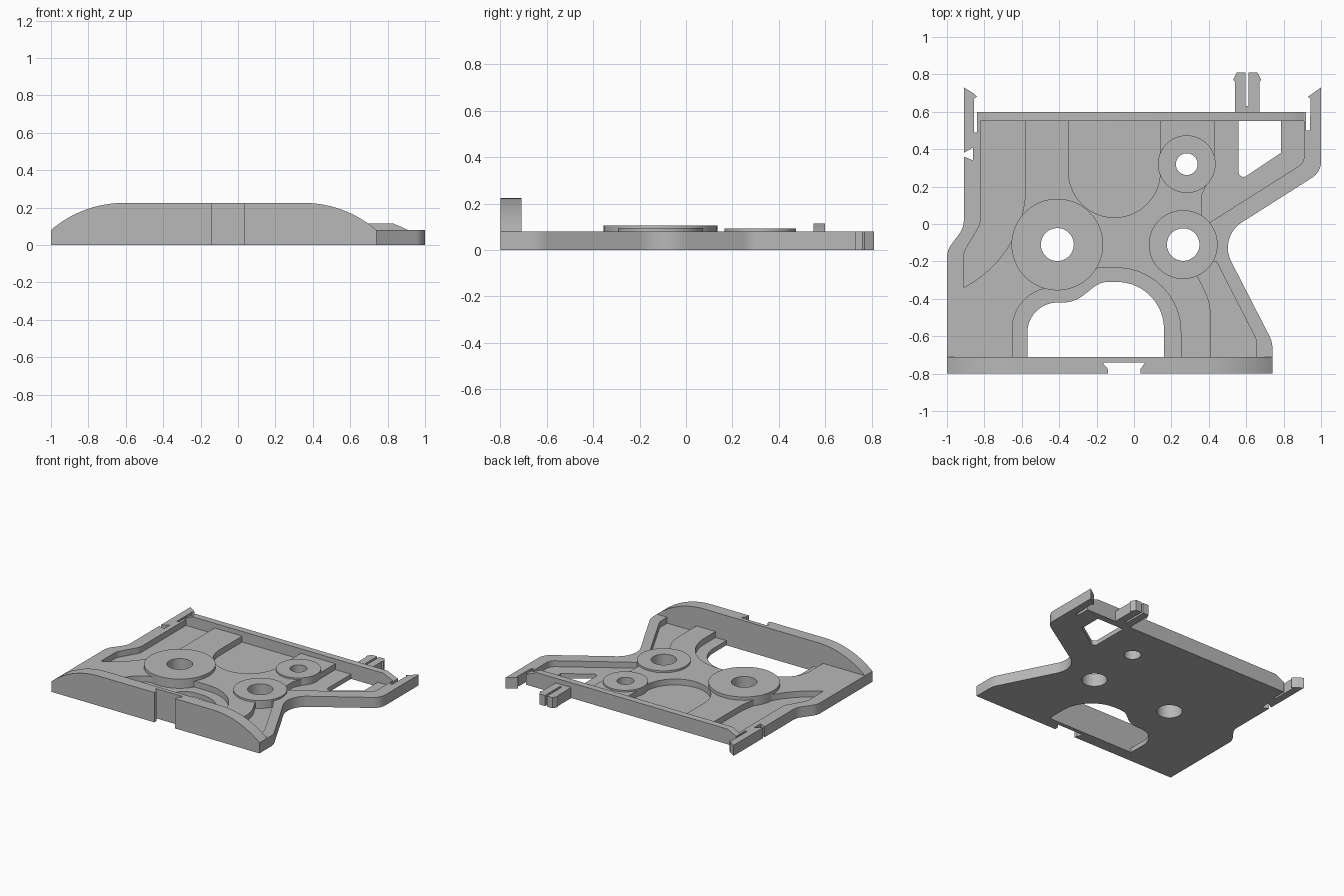
import bpy, bmesh
from math import sin, cos, tan, tau
from mathutils import Vector

cube = bpy.data.objects.get("Cube")
if cube:
    bpy.data.objects.remove(cube)

grey = bpy.data.materials.new("plain grey")
grey.use_nodes = True
grey.diffuse_color = (.48, .48, .48, 1)
grey.node_tree.nodes["Principled BSDF"].inputs["Base Color"].default_value = grey.diffuse_color

FLOOR, RIM = .035, .08
BACK, FRONT = .55, -.71
parts = []


def rounded(corners, steps=12):
    """Turn (x, y) or (x, y, radius) corners into an outline with fillets."""
    outline = []
    for i, corner in enumerate(corners):
        p = Vector(corner[:2])
        if len(corner) == 2:
            outline.append(p)
            continue
        radius = corner[2]
        u = (Vector(corners[i - 1][:2]) - p).normalized()
        v = (Vector(corners[(i + 1) % len(corners)][:2]) - p).normalized()
        half = u.angle(v) / 2
        centre = p + (u + v).normalized() * radius / sin(half)
        start = p + u * radius / tan(half) - centre
        end = p + v * radius / tan(half) - centre
        for k in range(steps + 1):
            outline.append(centre + start.lerp(end, k / steps).normalized() * radius)
    return outline


def circle(x, y, radius, count=64):
    return [(x + radius * cos(tau * k / count), y + radius * sin(tau * k / count))
            for k in range(count)]


def prism(name, corners, low, high, upright=False):
    """Extrude an outline along z, or along y when upright."""
    bm = bmesh.new()
    verts = [bm.verts.new((a, low, b) if upright else (a, b, low))
             for a, b in rounded(corners)]
    face = bm.faces.new(verts)
    grown = bmesh.ops.extrude_face_region(bm, geom=[face])["geom"]
    shift = Vector((0, high - low, 0) if upright else (0, 0, high - low))
    bmesh.ops.translate(bm, vec=shift,
                        verts=[g for g in grown if isinstance(g, bmesh.types.BMVert)])
    bmesh.ops.recalc_face_normals(bm, faces=bm.faces)
    mesh = bpy.data.meshes.new(name)
    bm.to_mesh(mesh)
    bm.free()
    mesh.materials.append(grey)
    obj = bpy.data.objects.new(name, mesh)
    bpy.context.scene.collection.objects.link(obj)
    return obj


def carve(obj, cutters):
    """Subtract the cutters and bake the result."""
    for cutter in cutters:
        cutter.hide_render = True
        mod = obj.modifiers.new("cut", 'BOOLEAN')
        mod.operation = 'DIFFERENCE'
        mod.solver = 'EXACT'
        mod.object = cutter
    bpy.context.view_layer.update()
    graph = bpy.context.evaluated_depsgraph_get()
    baked = bpy.data.meshes.new_from_object(obj.evaluated_get(graph))
    obj.modifiers.clear()
    obj.data = baked
    parts.append(obj)


def through(corners):
    return prism("cutter", corners, -.1, .4)


def pocket(corners):
    return prism("pocket_cutter", corners, FLOOR, .4)


# Base plate outline, counter-clockwise from the front left, with snap clips
right_arm = [(-1, -.72), (.74, -.72), (.74, -.63, .15), (.453, -.07, .16),
             (1, .278, .1), (1, .73), (.93, .68), (.945, .67), (.94, .5),
             (.92, .5), (.92, .6)]
half_clip = [(.065, .6), (.065, .76), (.075, .77), (.055, .81), (.008, .81), (.008, .63)]
middle_clip = [(.605 + x, y) for x, y in half_clip]
middle_clip += [(.605 - x, y) for x, y in reversed(half_clip)]
left_arm = [(-.84, .6), (-.84, .49), (-.855, .49), (-.855, .67), (-.84, .68),
            (-.86, .7), (-.91, .73), (-.91, .38), (-.86, .41), (-.86, .34),
            (-.91, .36), (-.91, -.02, .12), (-1, -.14, .12)]
plate = prism("base_plate", right_arm + middle_clip + left_arm, 0, RIM)

# Recessed pockets between the raised strips and the rim
cutters = [
    pocket([(-.82, BACK), (-.82, 0, .1), (-.91, -.15, .1), (-.91, -.34),
            (-.58, -.14, .6), (-.58, BACK)]),
    pocket([(-.35, BACK), (-.35, .035, .244), (.14, .035, .244), (.14, BACK)]),
    pocket([(.43, BACK), (.43, .3), (.36, .15), (.36, -.02), (.91, .328, .07),
            (.91, BACK)]),
    pocket([(.3, -.2), (.41, -.42, .3), (.41, FRONT), (.655, FRONT),
            (.655, -.62, .1), (.44, -.2)]),
    pocket([(-.65, FRONT), (-.65, -.34, .22), (-.36, -.34, .1), (-.22, -.235, .15),
            (.25, -.235, .34), (.25, FRONT)]),
]

# Openings: front arch and rear triangular window
cutters += [
    through([(-.57, FRONT), (-.57, -.42, .16), (-.32, -.42, .18), (-.18, -.31, .12),
             (.16, -.31, .25), (.16, FRONT)]),
    through([(.56, BACK), (.56, .23, .025), (.785, .38), (.785, BACK)]),
]

# Round bosses with their bores
bosses = [("large_boss", -.41, -.11, .245, .088, .105),
          ("middle_boss", .263, -.11, .184, .087, .094),
          ("small_boss", .282, .32, .154, .058, .092)]
for name, x, y, radius, bore, top in bosses:
    hole = through(circle(x, y, bore))
    cutters.append(hole)
    carve(prism(name, circle(x, y, radius), FLOOR - .005, top), [hole])
carve(plate, cutters)

# Front wall with sweeping shoulders and a dovetail notch
wall = prism("front_wall", [(-1, 0), (.74, 0), (.74, RIM), (.57, .225, .6),
                            (-.82, .225, .6), (-1, RIM)], -.8, FRONT, upright=True)
notch = through([(-.14, -.82), (.035, -.82), (.035, -.775), (.06, -.74),
                 (-.17, -.74), (-.14, -.775)])
carve(wall, [notch])
cutters.append(notch)

# Raised rear rail with sloped ends
parts.append(prism("rear_rail", [(-.84, RIM), (.91, RIM), (.83, .115), (-.77, .115)],
                   BACK, .6, upright=True))

for cutter in cutters:
    bpy.data.objects.remove(cutter)

# Smooth the curved sides, keep the edges crisp
bpy.ops.object.select_all(action='DESELECT')
for part in parts:
    part.select_set(True)
bpy.context.view_layer.objects.active = plate
bpy.ops.object.shade_smooth_by_angle(angle=.5)
